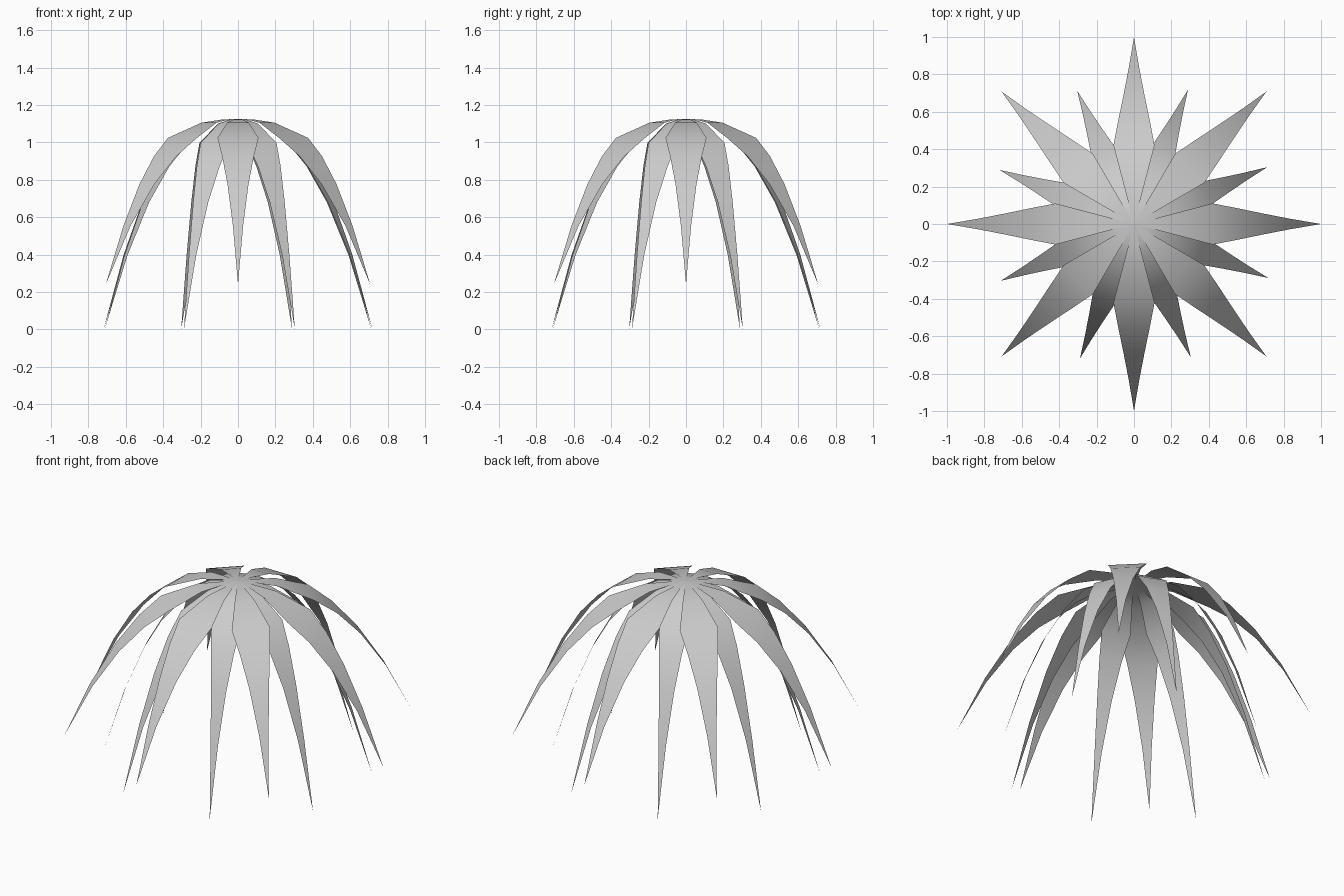
import bpy, bmesh
from math import radians, cos, sin

if "Cube" in bpy.data.objects:
    bpy.data.objects.remove(bpy.data.objects["Cube"])

TOP = 1.125
DROP = 0.885
# leaf stations: (radius, half width)
STATIONS = [(0.09, 0.0235), (0.22, 0.0575), (0.42, 0.110), (0.55, 0.085),
            (0.69, 0.056), (0.84, 0.027)]


def height(r):
    return -DROP * r ** 2.5


def leaf(name, angle, s_xy, s_z):
    """Thin arching leaf, pointed at the crown and at the tip."""
    bm = bmesh.new()
    c, s = cos(angle), sin(angle)

    def vert(r, w):
        r, w, z = r * s_xy, w * s_xy, TOP + height(r) * s_z
        return bm.verts.new((r * c - w * s, r * s + w * c, z))

    crown = vert(0, 0)
    pairs = [(vert(r, -w), vert(r, w)) for r, w in STATIONS]
    tip = vert(1, 0)
    bm.faces.new((crown, *pairs[0]))
    for (a, b), (d, e) in zip(pairs, pairs[1:]):
        bm.faces.new((a, d, e, b))
    bm.faces.new((pairs[-1][0], tip, pairs[-1][1]))
    for f in bm.faces:
        f.smooth = True
    me = bpy.data.meshes.new(name)
    bm.to_mesh(me)
    bm.free()
    ob = bpy.data.objects.new(name, me)
    bpy.context.collection.objects.link(ob)
    return ob


# eight spreading upper leaves and eight steeper drooping leaves between them
for i in range(8):
    leaf(f"upper_leaf_{i + 1}", radians(45 * i), 1.0, 1.0)
    leaf(f"drooping_leaf_{i + 1}", radians(45 * i + 23.1), 0.775, TOP / DROP)
